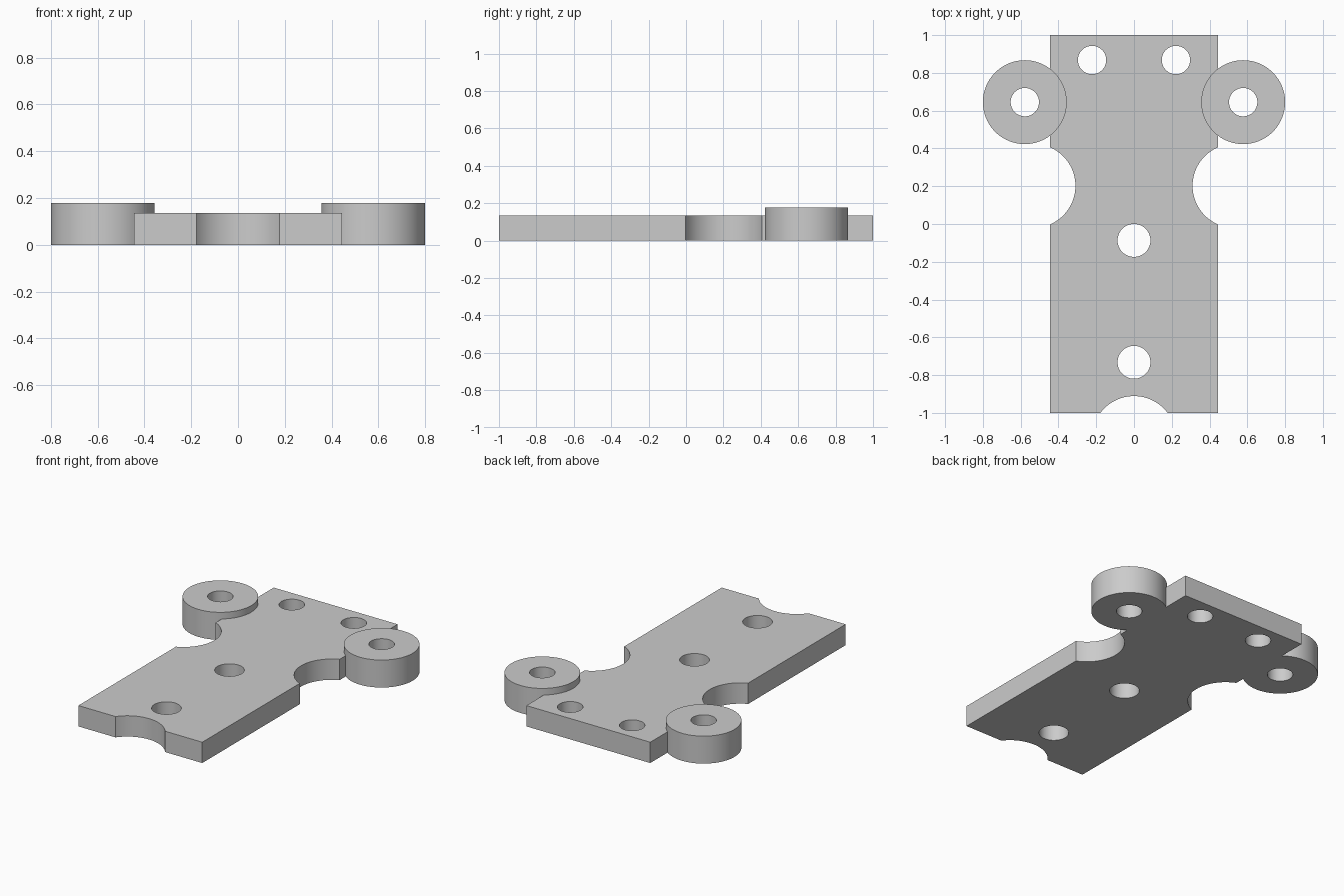
import bpy
import math

cube = bpy.data.objects.get("Cube")
if cube:
    bpy.data.objects.remove(cube, do_unlink=True)

PLATE_H = 0.135
BOSS_H = 0.178
BIG_R = 0.222      # bosses and edge notches
PIN_R = 0.075      # boss bores and rear holes
BOLT_R = 0.087     # centre-line holes

grey = bpy.data.materials.new("light_grey")
grey.use_nodes = True
grey.diffuse_color = (0.6, 0.6, 0.6, 1)
grey.node_tree.nodes["Principled BSDF"].inputs["Base Color"].default_value = (0.6, 0.6, 0.6, 1)


def cylinder(name, x, y, radius, bottom, top):
    bpy.ops.mesh.primitive_cylinder_add(
        vertices=96, radius=radius, depth=top - bottom,
        location=(x, y, (top + bottom) / 2))
    obj = bpy.context.object
    obj.name = name
    obj.data.materials.append(grey)
    return obj


def combine(target, tool, operation):
    mod = target.modifiers.new(operation.lower(), 'BOOLEAN')
    mod.operation = operation
    mod.solver = 'EXACT'
    mod.object = tool
    bpy.context.view_layer.objects.active = target
    bpy.ops.object.modifier_apply(modifier=mod.name)
    bpy.data.objects.remove(tool, do_unlink=True)


def cut(x, y, radius):
    combine(plate, cylinder("cutter", x, y, radius, -0.1, 0.3), 'DIFFERENCE')


# Flat rectangular plate
bpy.ops.mesh.primitive_cube_add(size=1, location=(0, 0, PLATE_H / 2))
plate = bpy.context.object
plate.name = "mounting_plate"
plate.scale = (0.888, 2, PLATE_H)
bpy.ops.object.transform_apply(location=True, rotation=False, scale=True)
plate.data.materials.append(grey)

# Round side notches and front notch
for side in (-1, 1):
    cut(side * 0.532, 0.202, BIG_R)
cut(0, -1.133, BIG_R)

# Raised round bosses, bored through, and rear holes
for side in (-1, 1):
    boss = cylinder("boss", side * 0.578, 0.645, BIG_R, 0, BOSS_H)
    combine(plate, boss, 'UNION')
    cut(side * 0.578, 0.645, PIN_R)
    cut(side * 0.222, 0.868, PIN_R)

# Holes along the centre line
for y in (-0.087, -0.732):
    cut(0, y, BOLT_R)

bpy.ops.object.select_all(action='DESELECT')
plate.select_set(True)
bpy.context.view_layer.objects.active = plate
bpy.ops.object.shade_smooth_by_angle(angle=math.radians(30))
